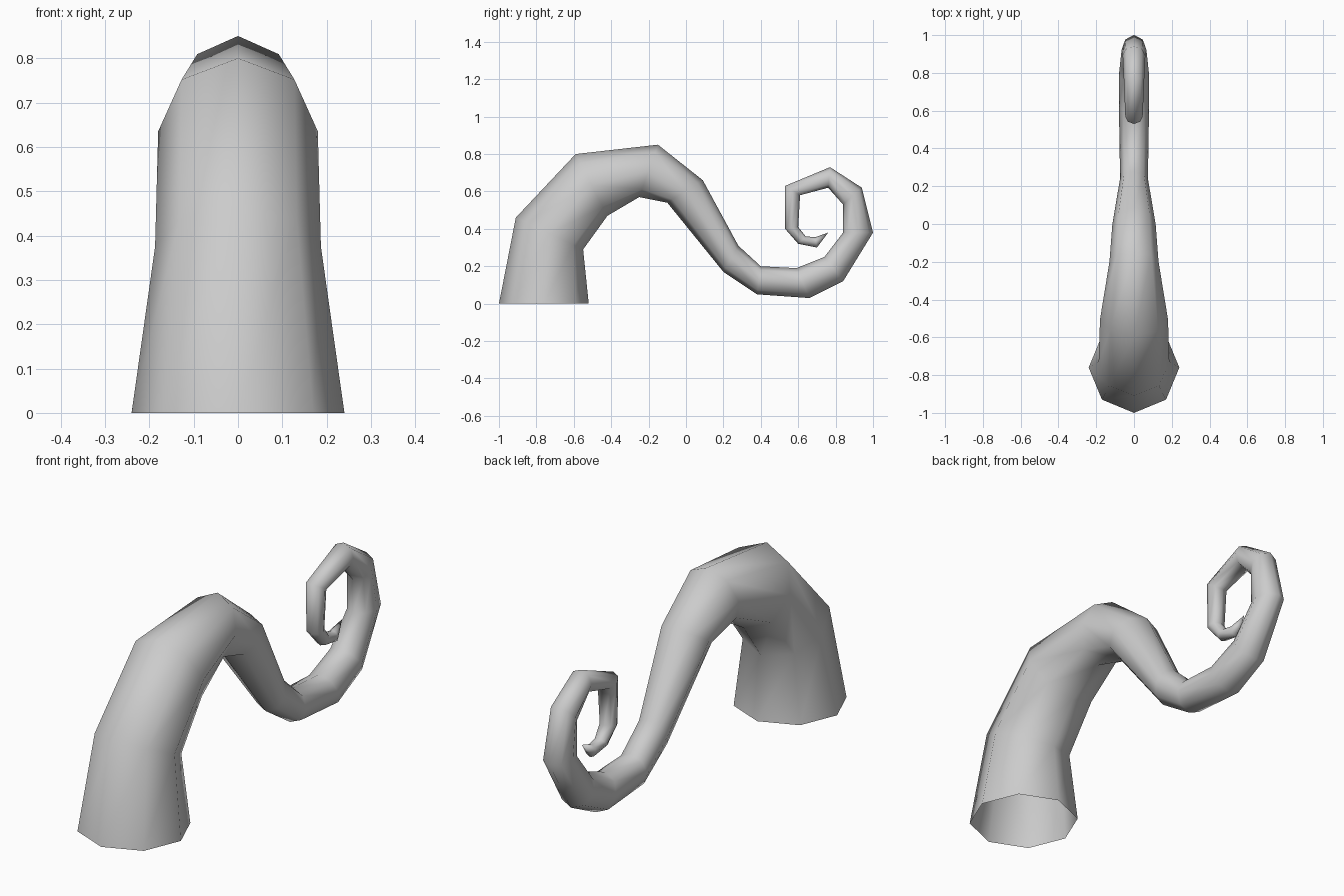
import bpy, bmesh
from math import sin, cos, pi
from mathutils import Vector

if "Cube" in bpy.data.objects:
    bpy.data.objects.remove(bpy.data.objects["Cube"])

SIDES = 8
# Cross-sections along the tentacle: (back y, z), (belly y, z), half width
RINGS = [
    ((-1.00, 0.00), (-0.52, 0.00), 0.240),
    ((-0.91, 0.46), (-0.55, 0.29), 0.187),
    ((-0.59, 0.80), (-0.42, 0.47), 0.180),
    ((-0.15, 0.85), (-0.25, 0.57), 0.130),
    ((0.09, 0.66), (-0.10, 0.54), 0.115),
    ((0.28, 0.31), (0.20, 0.17), 0.074),
    ((0.40, 0.20), (0.38, 0.05), 0.076),
    ((0.59, 0.19), (0.66, 0.03), 0.080),
    ((0.74, 0.25), (0.84, 0.12), 0.080),
    ((0.84, 0.38), (1.00, 0.38), 0.066),
    ((0.84, 0.53), (0.94, 0.62), 0.060),
    ((0.76, 0.62), (0.77, 0.73), 0.054),
    ((0.61, 0.58), (0.53, 0.63), 0.046),
    ((0.60, 0.41), (0.53, 0.40), 0.040),
    ((0.64, 0.36), (0.60, 0.32), 0.032),
    ((0.69, 0.355), (0.70, 0.30), 0.026),
]
TIP = (0, 0.76, 0.38)

bm = bmesh.new()


def add_ring(back, belly, half_width):
    a, b = Vector((0, *back)), Vector((0, *belly))
    mid, half = (a + b) / 2, (a - b) / 2
    side = Vector((half_width, 0, 0))
    return [bm.verts.new(mid + half * cos(2 * pi * i / SIDES) + side * sin(2 * pi * i / SIDES))
            for i in range(SIDES)]


# Tube skin, open at the base
loops = [add_ring(*r) for r in RINGS]
for lo, hi in zip(loops, loops[1:]):
    for i in range(SIDES):
        j = (i + 1) % SIDES
        bm.faces.new((lo[i], lo[j], hi[j], hi[i]))

# Pointed tip
tip = bm.verts.new(TIP)
for i in range(SIDES):
    bm.faces.new((loops[-1][i], loops[-1][(i + 1) % SIDES], tip))

bmesh.ops.recalc_face_normals(bm, faces=bm.faces[:])
# Make sure the skin faces outward: the front base face must point to -y
bm.faces.ensure_lookup_table()
if bm.faces[0].normal.y > 0:
    bmesh.ops.reverse_faces(bm, faces=bm.faces[:])
for f in bm.faces:
    f.smooth = True

mesh = bpy.data.meshes.new("tentacle")
bm.to_mesh(mesh)
bm.free()
bpy.context.collection.objects.link(bpy.data.objects.new("tentacle", mesh))
